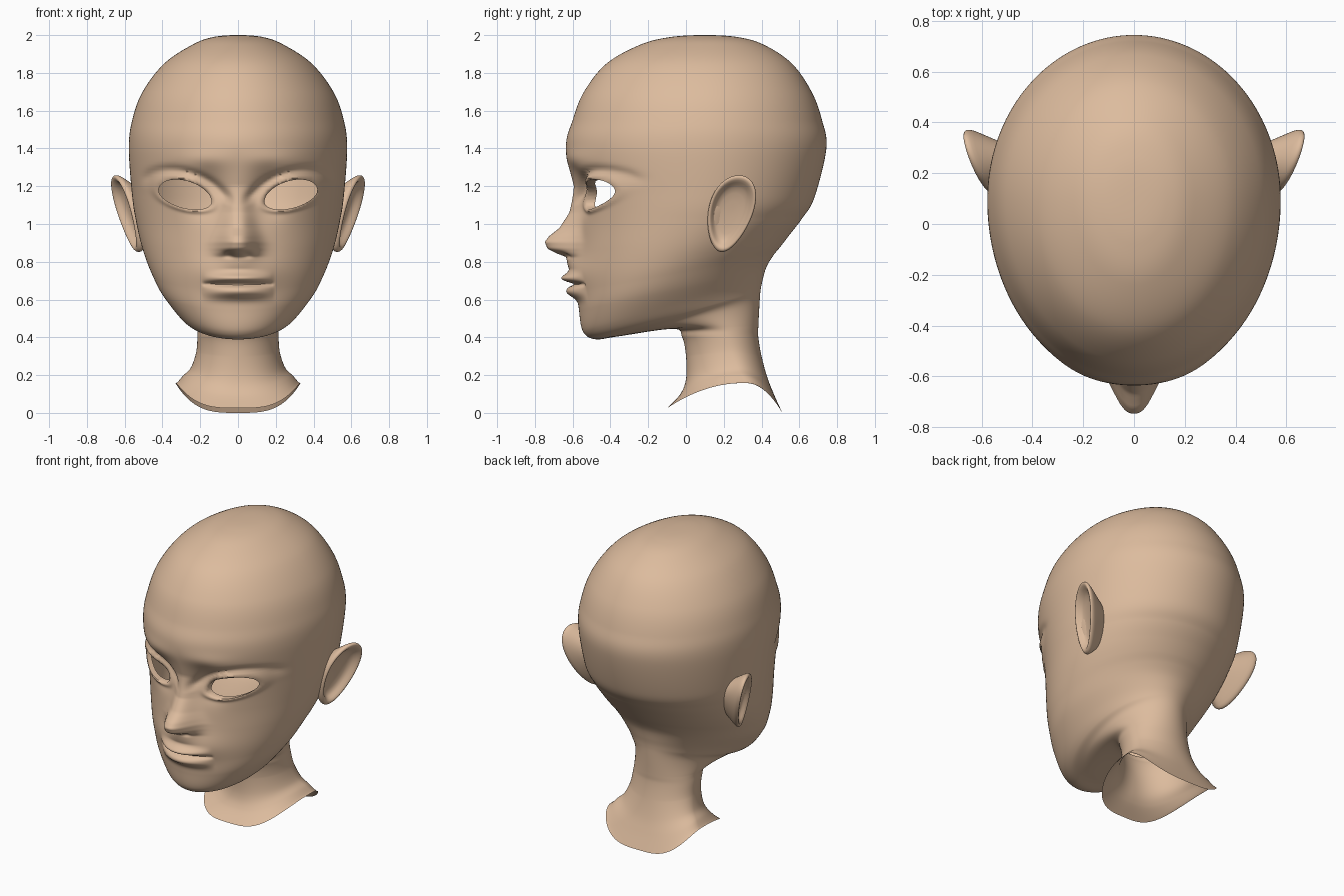
import bpy, bmesh
from math import sin, cos, pi, exp, sqrt
from mathutils import Vector
from mathutils.bvhtree import BVHTree

old = bpy.data.objects.get("Cube")
if old:
    bpy.data.objects.remove(old)

skin = bpy.data.materials.new("skin_tan")
skin.use_nodes = True
tan = (0.72, 0.50, 0.34, 1)
skin.diffuse_color = tan
skin.node_tree.nodes["Principled BSDF"].inputs["Base Color"].default_value = tan


def finish(bm, name, angle):
    mesh = bpy.data.meshes.new(name)
    bm.to_mesh(mesh)
    bm.free()
    mesh.materials.append(skin)
    obj = bpy.data.objects.new(name, mesh)
    bpy.context.collection.objects.link(obj)
    bpy.ops.object.select_all(action="DESELECT")
    obj.select_set(True)
    bpy.context.view_layer.objects.active = obj
    bpy.ops.object.shade_smooth_by_angle(angle=angle)
    return obj


def bump(distance, spread):
    return exp(-(distance / spread) ** 2)


def clamp(value):
    return max(0.0, min(1.0, value))


def spline(before, start, end, after, f):
    return [b + 0.5 * f * (c - a + f * (2 * a - 5 * b + 4 * c - d + f * (3 * (b - c) + d - a)))
            for a, b, c, d in zip(before, start, end, after)]


def ramp(table, value):
    # Interpolation in a table sorted from high to low
    if value >= table[0][0] or value <= table[-1][0]:
        return 0.0
    for (high, a), (low, b) in zip(table, table[1:]):
        if value >= low:
            f = (high - value) / (high - low)
            return a + (b - a) * f


# Section rings: front y, front z, back y, back z, half width
SECTIONS = [
    (.1, 2, .1, 2, 0),
    (-.08, 1.99, .27, 1.99, .13),
    (-.24, 1.95, .41, 1.95, .24),
    (-.42, 1.85, .56, 1.85, .39),
    (-.54, 1.7, .665, 1.7, .505),
    (-.6, 1.55, .72, 1.55, .56),
    (-.635, 1.4, .743, 1.4, .578),
    (-.585, 1.15, .68, 1.14, .56),
    (-.57, 1, .615, 1.03, .54),
    (-.57, .86, .55, .945, .515),
    (-.57, .75, .5, .88, .487),
    (-.565, .65, .46, .83, .455),
    (-.565, .54, .425, .77, .41),
    (-.545, .43, .405, .7, .34),
    (-.48, .39, .395, .65, .295),
    (-.36, .405, .39, .59, .25),
    (-.07, .445, .383, .46, .217),
    (-.02, .4, .383, .4, .215),
    (0, .3, .4, .3, .222),
    (0, .18, .43, .19, .25),
    (-.03, .1, .465, .1, .29),
    (-.1, .025, .51, 0, .33),
]
# Nose height above the face, by z
NOSE = [(1.2, 0), (1.06, .045), (.98, .1), (.935, .155), (.905, .175),
        (.87, .155), (.845, .1), (.825, .04), (.76, 0)]
EYE_X, EYE_Z, EYE_HALF = .28, 1.148, .14


def eye_coords(x, z):
    # Position relative to the almond opening; radius 1 is its rim
    u = (abs(x) - EYE_X) / EYE_HALF
    v = z - EYE_Z - .03 * u
    return u, v, sqrt(u * u + (v / (.082 if v > 0 else .065)) ** 2)


def face_relief(x, z):
    # Forward displacement of the face features
    side = abs(x)
    nose_width = .06 + .04 * clamp((1.1 - z) / .2)
    out = ramp(NOSE, z) * exp(-(side / nose_width) ** 2.5)
    out -= .025 * bump(side - .05, .025) * bump(z - .84, .015)
    # Muzzle and lips
    taper = clamp(1 - (side / .19) ** 2)
    out += .05 * bump(z - .74, .1) * bump(side, .2)
    out += .045 * taper * bump(z - .712, .025)
    out += .05 * taper * bump(z - .64, .035)
    out -= .03 * sqrt(taper) * bump(z - .682, .012)
    # Eye sockets, lids and brow
    u, v, radius = eye_coords(x, z)
    out -= .055 * bump(side - .16, .09) * bump(z - 1.16, .11)
    out += .016 * bump(radius - 1.1, .18)
    if v > 0:
        out -= .02 * bump(radius - 1.6, .22) * clamp(v / .05)
    out += .014 * bump(side - .2, .16) * bump(z - 1.34, .05)
    return out


# Head and neck shell, lofted from crown to collar
STEPS, AROUND = 18, 200
crown = SECTIONS[1]
rows = [(crown[2], crown[3], crown[0], crown[1], -crown[4])] + SECTIONS + [SECTIONS[-1]]
bm = bmesh.new()
grid = []
last = len(SECTIONS) - 1
for k in range(last * STEPS + 1):
    level = k / STEPS
    i = min(k // STEPS, last - 1)
    yf, zf, yb, zb, width = spline(*rows[i:i + 4], level - i)
    # Widest point moves back down the neck; the collar squares off and lifts at the shoulders
    mid = .53 - .05 * bump(level - 11.5, 2) + .17 * clamp((level - 16) / 5)
    lift = .15 * clamp((level - 17) / 4) ** 1.5
    square = 1 - .4 * clamp((level - 18) / 3)
    ring = []
    for j in range(AROUND):
        a = 2 * pi * j / AROUND
        a -= .45 * sin(a)
        s, c = sin(a), cos(a)
        x = width * abs(s) ** square * (1 if s > 0 else -1)
        t = mid - c * (mid if c > 0 else 1 - mid)
        y = yf + (yb - yf) * t
        z = zf + (zb - zf) * t + lift * s * s
        y -= face_relief(x, z) * clamp((-.15 - y) / .15)
        ring.append(bm.verts.new((x, y, z)))
    grid.append(ring)
for upper, lower in zip(grid, grid[1:]):
    for j in range(AROUND):
        n = (j + 1) % AROUND
        bm.faces.new((upper[j], lower[j], lower[n], upper[n]))
bmesh.ops.remove_doubles(bm, verts=bm.verts[:], dist=.00005)

# Eye openings, with rims fitted to the almond and turned inward
surface = BVHTree.FromBMesh(bm)
inside = []
for face in bm.faces:
    p = face.calc_center_median()
    if p.y < -.2 and eye_coords(p.x, p.z)[2] < 1:
        inside.append(face)
bmesh.ops.delete(bm, geom=inside, context="FACES")
rim = [e for e in bm.edges if e.is_boundary and e.verts[0].co.z > .9 and e.verts[0].co.y < -.2]
for vert in {v for e in rim for v in e.verts}:
    u, v, radius = eye_coords(vert.co.x, vert.co.z)
    u, v = u / radius, v / radius
    x = (EYE_X + u * EYE_HALF) * (1 if vert.co.x > 0 else -1)
    hit = surface.ray_cast(Vector((x, -2, EYE_Z + v + .03 * u)), Vector((0, 1, 0)))[0]
    if hit:
        vert.co = hit
lid = bmesh.ops.extrude_edge_only(bm, edges=rim)["geom"]
for vert in lid:
    if isinstance(vert, bmesh.types.BMVert):
        vert.co.y += .045
finish(bm, "head_and_neck", pi / 3)

# Ears: scale and outward offset from the hidden root, over the rim, into the bowl
EAR = [(.45, -.15), (.9, -.035), (.99, -.012), (1, .004), (.96, .017), (.87, .017),
       (.74, -.014), (.6, -.032), (.02, -.036)]
for name, side in (("left_ear", 1), ("right_ear", -1)):
    bm = bmesh.new()
    loops = []
    for scale, offset in EAR:
        loop = []
        for j in range(64):
            a = 2 * pi * j / 64
            y = scale * (.045 * sin(a) + .12 * cos(a) * (1 + .2 * sin(a)))
            z = scale * .205 * sin(a)
            x = .585 + .33 * y + .22 * z + offset
            loop.append(bm.verts.new((side * x, .235 + y, 1.055 + z)))
        loops.append(loop)
    for first, second in zip(loops, loops[1:]):
        for j in range(64):
            n = (j + 1) % 64
            bm.faces.new((first[j], first[n], second[n], second[j]))
    bm.faces.new(loops[-1])
    bmesh.ops.recalc_face_normals(bm, faces=bm.faces[:])
    ear = finish(bm, name, pi)
    smooth = ear.modifiers.new("rounding", "SUBSURF")
    smooth.levels = smooth.render_levels = 1
